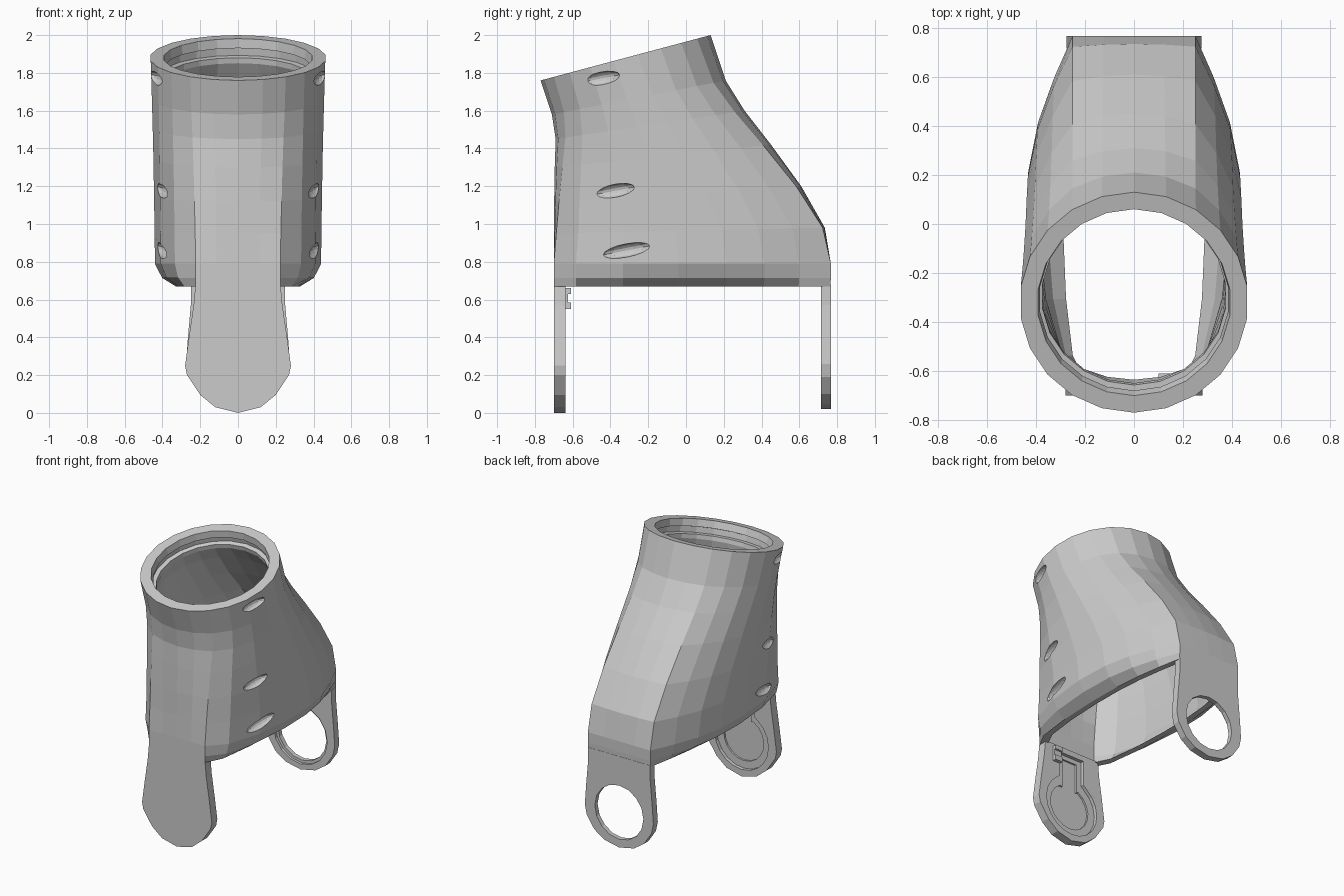
import bpy, bmesh, math
from mathutils import Matrix

if "Cube" in bpy.data.objects:
    bpy.data.objects.remove(bpy.data.objects["Cube"])

# Half cross-section, front to back, for the boxy foot; it blends to a circle at the neck
FOOT = [(0, -1), (.26, -1), (.51, -1), (.76, -.84), (.93, -.5), (1, -.1),
        (.98, .25), (.89, .52), (.74, .77), (.57, 1), (.28, 1), (0, 1)]
# Stations: front y, front z, back y, back z, half width, roundness, side squeeze
STATIONS = [(-.70, .67, .765, .67, .44, 0, .42),
            (-.70, .715, .767, .715, .44, 0, .8),
            (-.70, .79, .767, .79, .44, 0, 1),
            (-.698, .95, .735, .98, .442, .1, 1),
            (-.698, 1.12, .61, 1.2, .446, .25, 1),
            (-.695, 1.3, .45, 1.42, .45, .45, 1),
            (-.69, 1.45, .31, 1.6, .455, .65, 1),
            (-.71, 1.58, .21, 1.76, .46, .88, 1),
            (-.77, 1.76, .13, 2.0, .467, 1, 1)]


def ring(station, inset=0, depth=0):
    yf, zf, yb, zb, w, f, squeeze = station
    length = math.hypot(yb - yf, zb - zf)
    uy, uz = (yb - yf) / length, (zb - zf) / length
    cy, cz = (yf + yb) / 2 + uz * depth, (zf + zb) / 2 - uy * depth
    half = length / 2 - inset
    pts = []
    for k, (fx, fv) in enumerate(FOOT):
        a = math.pi * k / (len(FOOT) - 1)
        x = w * (fx + (math.sin(a) - fx) * f)
        v = half * (fv + (-math.cos(a) - fv) * f)
        if x > .25:
            x = .25 + (x - .25) * squeeze
        x = max(x, 0) * (w - inset) / w
        pts.append((x, cy + uy * v, cz + uz * v))
    return pts + [(-x, y, z) for x, y, z in pts[-2:0:-1]]


def finish(name, bm):
    bmesh.ops.recalc_face_normals(bm, faces=bm.faces)
    mesh = bpy.data.meshes.new(name)
    bm.to_mesh(mesh)
    bm.free()
    ob = bpy.data.objects.new(name, mesh)
    bpy.context.collection.objects.link(ob)
    return ob


def plate(name, half, y0, y1):
    """Mirror a half outline (x, z) from top to bottom and extrude it along y."""
    outline = half + [(-x, z) for x, z in reversed(half) if x > 0]
    bm = bmesh.new()
    face = bm.faces.new([bm.verts.new((x, y0, z)) for x, z in outline])
    new = bmesh.ops.extrude_face_region(bm, geom=[face])["geom"]
    bmesh.ops.translate(bm, vec=(0, y1 - y0, 0),
                        verts=[v for v in new if isinstance(v, bmesh.types.BMVert)])
    return finish(name, bm)


def arc(r, cz, start, n):
    """Half circle points on +x, from angle start (0 = top) down to the bottom."""
    return [(max(0, r * math.sin(a)) if i < n else 0, cz + r * math.cos(a)) for i in range(n + 1)
            for a in [start + (math.pi - start) * i / n]]


def cut(ob, cutter):
    cutter.hide_render = True
    mod = ob.modifiers.new("cut", "BOOLEAN")
    mod.operation, mod.solver, mod.object = "DIFFERENCE", "EXACT", cutter
    bpy.context.view_layer.objects.active = ob
    bpy.ops.object.modifier_apply(modifier=mod.name)
    bpy.data.objects.remove(cutter)


# Hollow body: outer skin, grooved neck, inner skin, closed back on itself
top = STATIONS[-1]
rings = [ring(s) for s in STATIONS]
rings += [ring(top, d, s) for d, s in [(.072, 0), (.08, .05), (.06, .055), (.06, .095), (.09, .1), (.09, .13)]]
rings += [ring(s, .055) for s in STATIONS[-2::-1]]
bm = bmesh.new()
loops = [[bm.verts.new(p) for p in r] for r in rings]
for i, a in enumerate(loops):
    b = loops[(i + 1) % len(loops)]
    for j in range(len(a)):
        k = (j + 1) % len(a)
        bm.faces.new((a[j], a[k], b[k], b[j]))
body = finish("body_shell", bm)

# Three slanted screw recesses on each side
for side in (-1, 1):
    for x, y, z, length in [(.443, -.45, 1.77, .105), (.412, -.38, 1.175, .115), (.412, -.315, .86, .135)]:
        bm = bmesh.new()
        bmesh.ops.create_uvsphere(bm, u_segments=14, v_segments=8, radius=1)
        m = (Matrix.Translation((side * x, y, z)) @ Matrix.Rotation(math.radians(11), 4, "X")
             @ Matrix.Rotation(side * math.radians(-12), 4, "Z")
             @ Matrix.Diagonal((.04, length, .035, 1)))
        bmesh.ops.transform(bm, matrix=m, verts=bm.verts)
        cut(body, finish("recess_cutter", bm))

# Closed front arm with a keyhole pocket on the inside
front = plate("front_arm", [(.225, .68), (.235, .57), (.26, .4), (.28, .25), (.27, .2), (.2, .095),
                            (.12, .03), (0, 0)], -.70, -.637)
cut(front, plate("pocket_cutter", [(.1, .64), (.1, .46)] + arc(.215, .265, .6, 8), -.662, -.6))
cut(front, plate("pocket_floor_cutter", [(.06, .61), (.06, .4)] + arc(.16, .265, .5, 8), -.675, -.65))

# Open back arm with a stepped round hole
back = plate("back_arm", [(.25, .68), (.25, .57), (.265, .4), (.275, .26), (.26, .19), (.2, .1),
                          (.12, .045), (0, .02)], .716, .767)
cut(back, plate("hole_cutter", arc(.195, .275, 0, 8), .6, .9))
cut(back, plate("hole_step_cutter", arc(.215, .275, 0, 8), .6, .735))

# Small C-shaped clip beside the pocket
for name, y1, z0, z1 in [("clip_base", -.625, .55, .66), ("clip_lower_lip", -.61, .55, .585),
                         ("clip_upper_lip", -.61, .63, .66)]:
    bm = bmesh.new()
    bmesh.ops.create_cube(bm, size=1)
    m = (Matrix.Translation((.13, (y1 - .645) / 2, (z0 + z1) / 2))
         @ Matrix.Diagonal((.06, y1 + .645, z1 - z0, 1)))
    bmesh.ops.transform(bm, matrix=m, verts=bm.verts)
    finish(name, bm)
